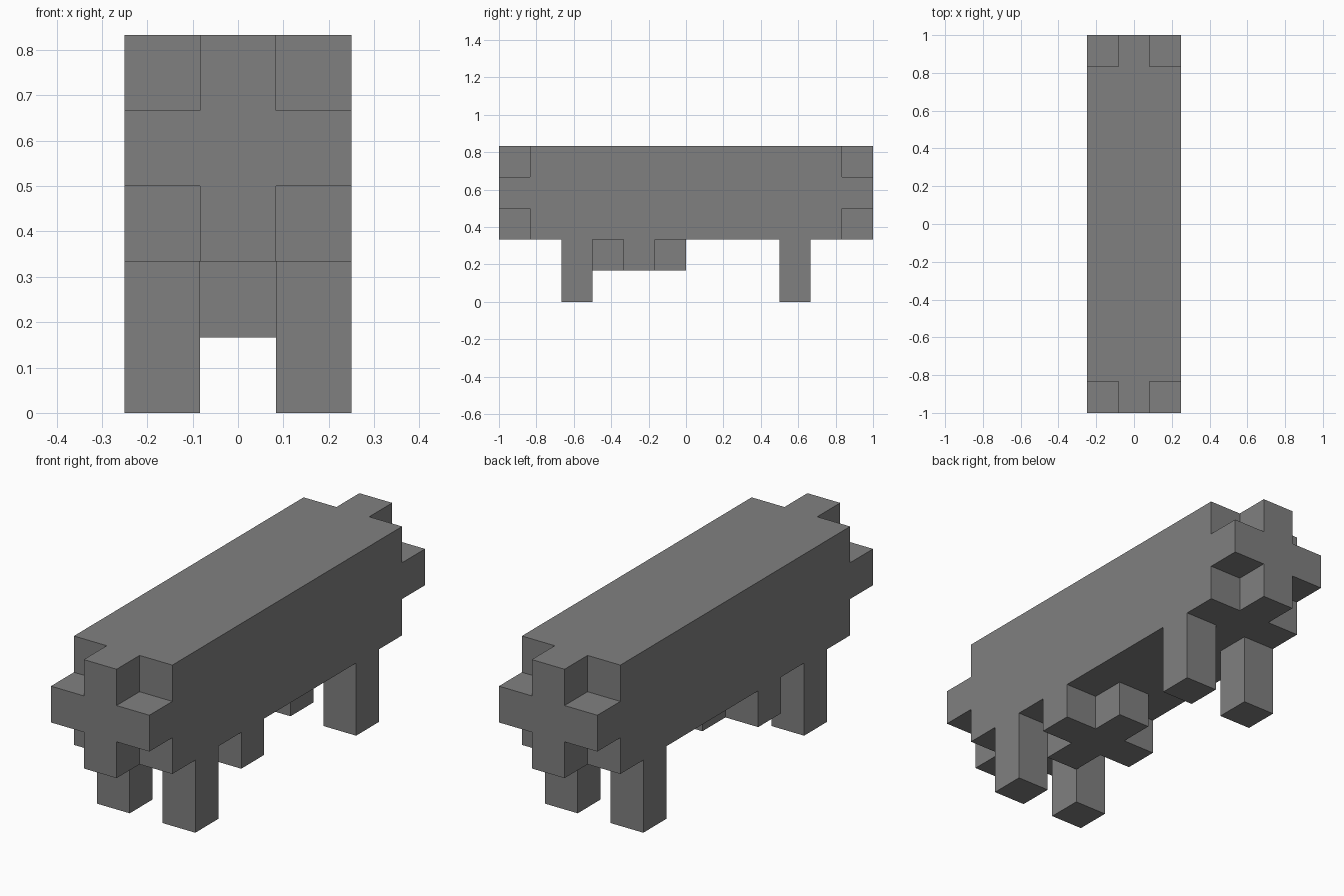
import bpy
import bmesh
from mathutils import Matrix, Vector

cube = bpy.data.objects.get("Cube")
if cube:
    bpy.data.objects.remove(cube, do_unlink=True)

U = 1 / 6  # one block

grey = bpy.data.materials.new("plain grey")
grey.use_nodes = True
colour = (0.216, 0.216, 0.216, 1)
grey.diffuse_color = colour
grey.node_tree.nodes["Principled BSDF"].inputs["Base Color"].default_value = colour


def prism(name, outline, start, axis_u, axis_v, push):
    """Extrude an outline, given in blocks, from start along push."""
    bm = bmesh.new()
    u, v, start, push = map(Vector, (axis_u, axis_v, start, push))
    face = bm.faces.new([bm.verts.new((start + a * u + b * v) * U) for a, b in outline])
    extruded = bmesh.ops.extrude_face_region(bm, geom=[face], use_keep_orig=True)
    moved = [g for g in extruded["geom"] if isinstance(g, bmesh.types.BMVert)]
    bmesh.ops.translate(bm, verts=moved, vec=push * U)
    bmesh.ops.recalc_face_normals(bm, faces=bm.faces)
    mesh = bpy.data.meshes.new(name)
    bm.to_mesh(mesh)
    bm.free()
    mesh.materials.append(grey)
    obj = bpy.data.objects.new(name, mesh)
    bpy.context.collection.objects.link(obj)
    return obj


def rectangle(w, h):
    return [(-w / 2, -h / 2), (w / 2, -h / 2), (w / 2, h / 2), (-w / 2, h / 2)]


# Plus outline: one arm turned through four quarter turns
arm = [Vector((0.5, -0.5)), Vector((1.5, -0.5)), Vector((1.5, 0.5))]
plus = []
for quarter in range(4):
    turn = Matrix.Rotation(quarter * 1.5707963, 2)
    plus += [tuple(turn @ p) for p in arm]

X, Y, Z = (1, 0, 0), (0, 1, 0), (0, 0, 1)

# Long body
prism("body", rectangle(3, 10), (0, 0, 2), X, Y, (0, 0, 3))

# Plus-shaped ends
for name, side in (("front_end", -1), ("back_end", 1)):
    prism(name, plus, (0, 5 * side, 3.5), X, Z, (0, side, 0))

# Plus-shaped block under the belly
prism("belly_block", plus, (0, -1.5, 2), X, Y, (0, 0, -1))

# Four legs
for end, y in (("front", -3.5), ("back", 3.5)):
    for side, x in (("left", 1), ("right", -1)):
        prism(f"{end}_{side}_leg", rectangle(1, 1), (x, y, 2), X, Y, (0, 0, -2))
